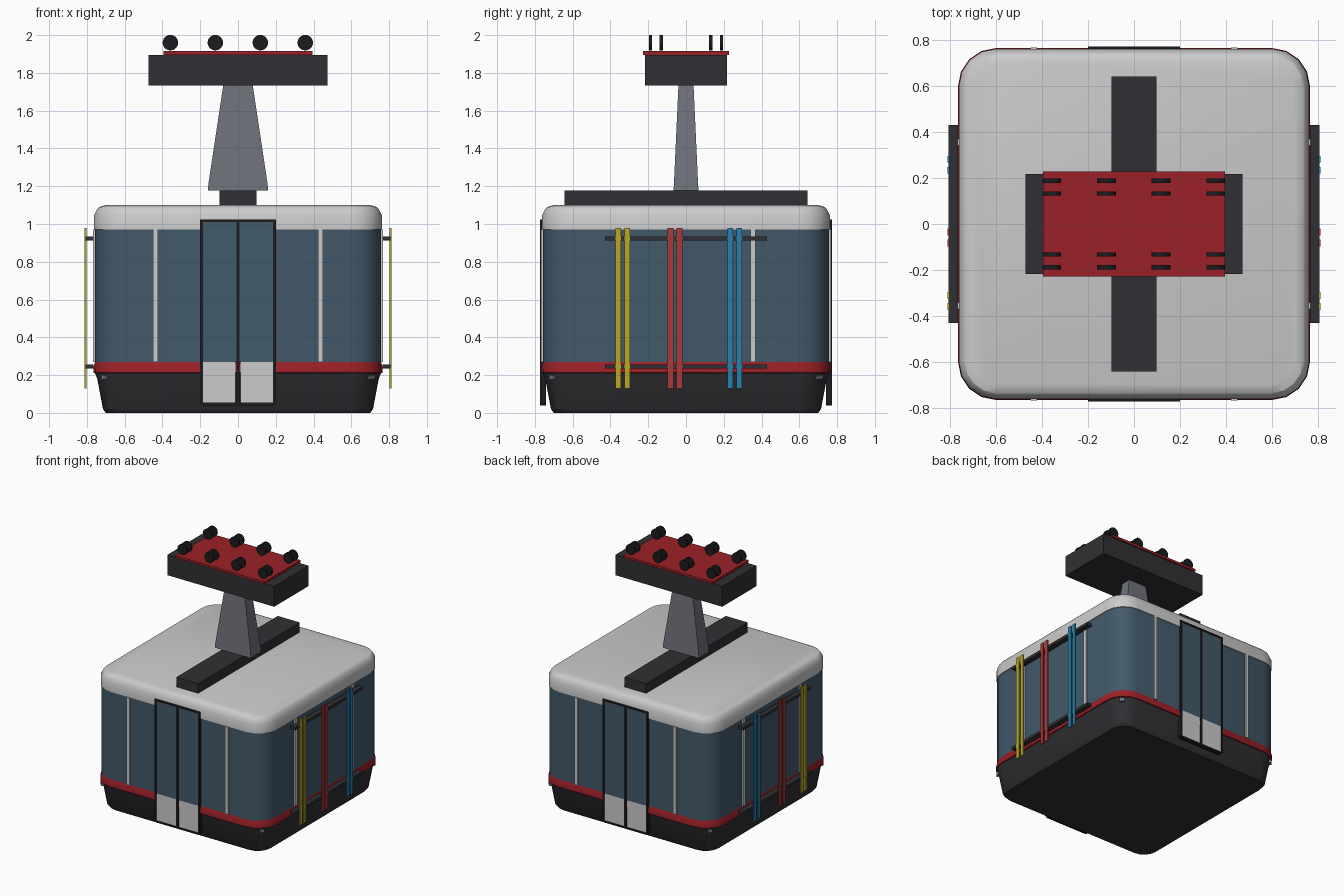
import bpy, bmesh, math
from mathutils import Matrix

if "Cube" in bpy.data.objects:
    bpy.data.objects.remove(bpy.data.objects["Cube"])


def material(name, rgb):
    m = bpy.data.materials.new(name)
    m.diffuse_color = (*rgb, 1)
    m.use_nodes = True
    m.node_tree.nodes["Principled BSDF"].inputs["Base Color"].default_value = m.diffuse_color
    return m


DARK = material("dark", (0.03, 0.03, 0.035))
BLACK = material("black", (0.012, 0.012, 0.014))
GLASS = material("glass", (0.055, 0.10, 0.145))
RED = material("red", (0.33, 0.015, 0.02))
STEEL = material("steel", (0.16, 0.17, 0.2))
SKI_YELLOW = material("ski_yellow", (0.5, 0.39, 0.02))
SKI_RED = material("ski_red", (0.4, 0.04, 0.04))
SKI_BLUE = material("ski_blue", (0.02, 0.22, 0.42))


def finish(name, bm, mat=None, smooth=False):
    bmesh.ops.recalc_face_normals(bm, faces=bm.faces)
    me = bpy.data.meshes.new(name)
    bm.to_mesh(me)
    bm.free()
    ob = bpy.data.objects.new(name, me)
    bpy.context.collection.objects.link(ob)
    if mat:
        me.materials.append(mat)
    if smooth:
        bpy.ops.object.select_all(action='DESELECT')
        ob.select_set(True)
        bpy.context.view_layer.objects.active = ob
        bpy.ops.object.shade_smooth_by_angle(angle=math.radians(30))
    return ob


def boxes(name, spans, mat=None):
    """One object from boxes given as (x0, x1, y0, y1, z0, z1)."""
    bm = bmesh.new()
    for x0, x1, y0, y1, z0, z1 in spans:
        m = Matrix.Translation(((x0 + x1) / 2, (y0 + y1) / 2, (z0 + z1) / 2))
        m = m @ Matrix.Diagonal((x1 - x0, y1 - y0, z1 - z0, 1))
        bmesh.ops.create_cube(bm, size=1, matrix=m)
    return finish(name, bm, mat)


def shell(name, profile, mat=None, cap=None):
    """Rounded-square rings (half width, height) joined up the cabin."""
    bm = bmesh.new()
    rings, seg = [], 4
    for half, z in profile:
        r = max(0.11, 0.16 - (0.76 - half))
        c = half - r
        ring = []
        for k, (sx, sy) in enumerate(((1, 1), (-1, 1), (-1, -1), (1, -1))):
            for i in range(seg + 1):
                a = math.pi / 2 * (k + i / seg)
                ring.append(bm.verts.new((sx * c + r * math.cos(a), sy * c + r * math.sin(a), z)))
        rings.append(ring)
    n = len(rings[0])
    for a, b in zip(rings, rings[1:]):
        for i in range(n):
            j = (i + 1) % n
            bm.faces.new((a[i], a[j], b[j], b[i]))
    if cap == "bottom":
        bm.faces.new(rings[0])
    if cap == "top":
        bm.faces.new(rings[-1])
    ob = finish(name, bm, mat, True)
    # keep open shells facing outwards
    side = ob.data.polygons[0]
    if side.normal.dot(side.center) < 0:
        ob.data.flip_normals()
    return ob


# Cabin shell
shell("lower_hull", [(0.70, 0), (0.715, 0.02), (0.745, 0.18), (0.757, 0.21)], DARK, "bottom")
shell("red_stripe", [(0.757, 0.21), (0.766, 0.213), (0.766, 0.237), (0.757, 0.27)], RED)
shell("window_band", [(0.757, 0.27), (0.757, 0.97)], GLASS)
shell("roof", [(0.757, 0.97), (0.762, 0.972), (0.762, 1.045), (0.745, 1.08), (0.735, 1.09), (0.70, 1.10)], None, "top")

# Window posts
posts = []
for s in (-1, 1):
    for t in (-1, 1):
        a, p = sorted((s * 0.75, s * 0.768)), t * 0.437
        posts.append((p - 0.014, p + 0.014, *a, 0.27, 0.97))
        p = t * 0.355
        posts.append((*a, p - 0.014, p + 0.014, 0.27, 0.97))
boxes("window_posts", posts)

# Double doors, front and back
for side, s in (("front", -1), ("back", 1)):
    y = sorted((s * 0.74, s * 0.772))
    yin = sorted((s * 0.74, s * 0.767))
    boxes(side + "_door_frame", [
        (-0.2, -0.186, *y, 0.05, 1.025), (0.186, 0.2, *y, 0.05, 1.025),
        (-0.008, 0.008, *y, 0.05, 1.025),
        (-0.186, 0.186, *y, 1.011, 1.025), (-0.186, 0.186, *y, 0.04, 0.054)], BLACK)
    boxes(side + "_door_glass", [(-0.186, -0.008, *yin, 0.27, 1.011),
                                 (0.008, 0.186, *yin, 0.27, 1.011)], GLASS)
    boxes(side + "_door_panels", [(-0.186, -0.012, *yin, 0.054, 0.27),
                                  (0.012, 0.186, *yin, 0.054, 0.27)])

# Ski racks and skis on both sides
for side, s in (("left", -1), ("right", 1)):
    bar = sorted((s * 0.765, s * 0.807))
    boxes(side + "_ski_rack", [(*bar, -0.43, 0.43, z, z + 0.022) for z in (0.235, 0.912)], DARK)
    x = sorted((s * 0.803, s * 0.812))
    for label, mid, mat in (("yellow", -0.335, SKI_YELLOW), ("red", -0.058, SKI_RED), ("blue", 0.258, SKI_BLUE)):
        boxes(f"{side}_{label}_skis", [(*x, mid + d - 0.015, mid + d + 0.015, 0.13, 0.98)
                                       for d in (-0.024, 0.024)], mat)

# Small corner lamps below the stripe
bm = bmesh.new()
for k in range(4):
    m = Matrix.Rotation(math.pi / 4 + k * math.pi / 2, 4, 'Z') @ Matrix.Translation((0.995, 0, 0.188))
    bmesh.ops.create_cube(bm, size=1, matrix=m @ Matrix.Diagonal((0.03, 0.035, 0.025, 1)))
finish("corner_lamps", bm, STEEL)

# Roof beam and tapered hanger arm
boxes("roof_beam", [(-0.097, 0.097, -0.642, 0.642, 1.095, 1.178)], DARK)
bm = bmesh.new()
rings = [[bm.verts.new((sx * hx, sy * hy, z)) for sx, sy in ((1, 1), (-1, 1), (-1, -1), (1, -1))]
         for hx, hy, z in ((0.16, 0.066, 1.178), (0.157, 0.064, 1.21), (0.078, 0.04, 1.735))]
for a, b in zip(rings, rings[1:]):
    for i in range(4):
        bm.faces.new((a[i], a[i - 1], b[i - 1], b[i]))
bm.faces.new(rings[0])
bm.faces.new(rings[-1])
finish("hanger_arm", bm, STEEL)

# Carriage with cable wheels
boxes("carriage", [(-0.473, 0.473, -0.217, 0.217, 1.732, 1.896)], DARK)
boxes("carriage_plate", [(-0.395, 0.395, -0.228, 0.228, 1.896, 1.915)], RED)
bm = bmesh.new()
for x in (-0.358, -0.12, 0.118, 0.356):
    for y in (-0.188, -0.132, 0.132, 0.188):
        m = Matrix.Translation((x, y, 1.96)) @ Matrix.Rotation(math.pi / 2, 4, 'X')
        bmesh.ops.create_cone(bm, cap_ends=True, segments=24, radius1=0.041, radius2=0.041, depth=0.018, matrix=m)
finish("cable_wheels", bm, BLACK, True)
